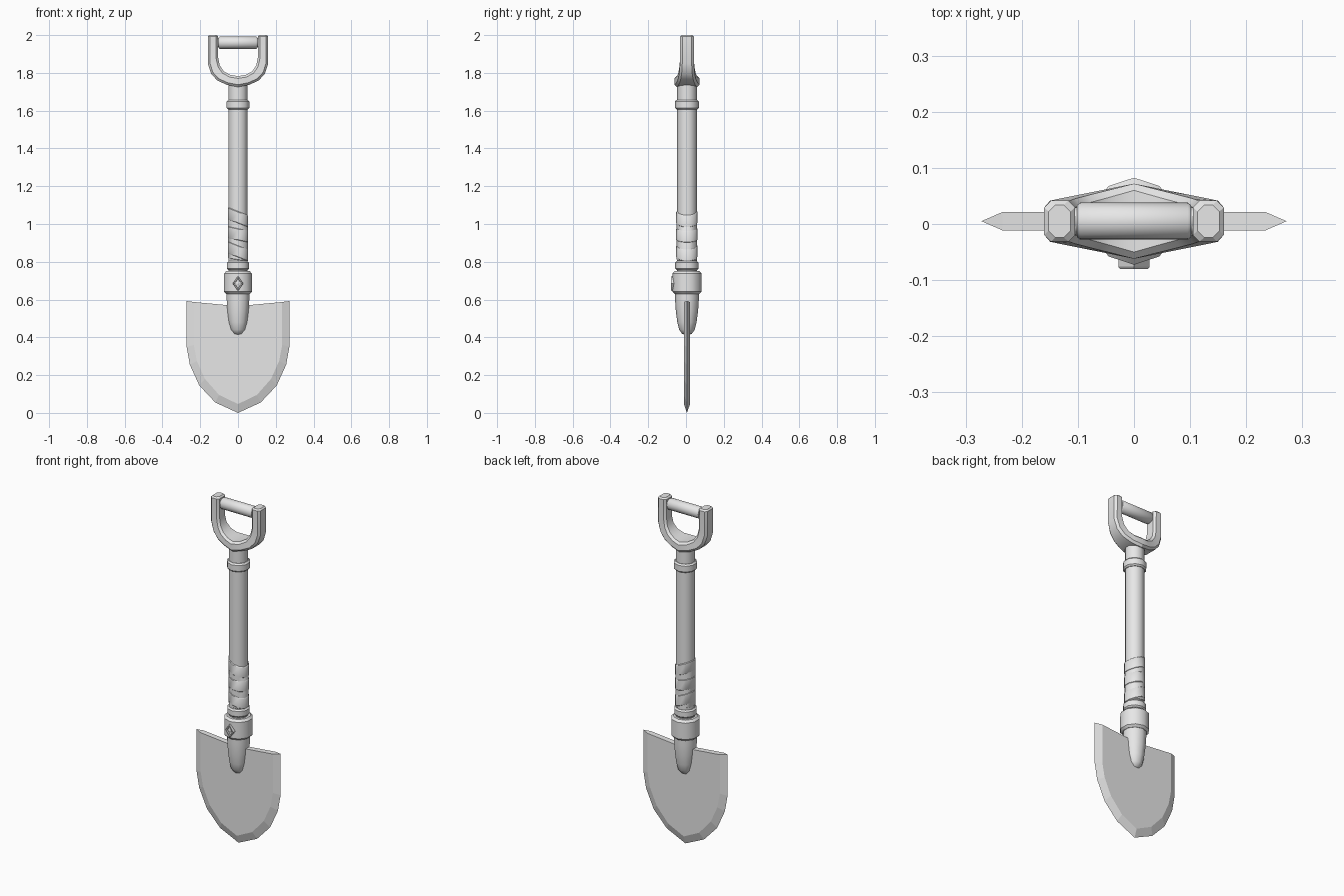
import bpy, bmesh, math
from mathutils import Vector

cube = bpy.data.objects.get("Cube")
if cube:
    bpy.data.objects.remove(cube)

AXIS_Y = 0.005
SIDES = 10

metal = bpy.data.materials.new("plain grey")
metal.use_nodes = True
GREY = (0.8, 0.8, 0.8, 1)
metal.diffuse_color = GREY
metal.node_tree.nodes["Principled BSDF"].inputs["Base Color"].default_value = GREY


def finish(name, bm, smooth=None):
    """Turn a bmesh into an object on the tool's axis."""
    bmesh.ops.recalc_face_normals(bm, faces=bm.faces)
    mesh = bpy.data.meshes.new(name)
    bm.to_mesh(mesh)
    bm.free()
    mesh.materials.append(metal)
    obj = bpy.data.objects.new(name, mesh)
    obj.location.y = AXIS_Y
    bpy.context.collection.objects.link(obj)
    if smooth:
        bpy.ops.object.select_all(action='DESELECT')
        obj.select_set(True)
        bpy.context.view_layer.objects.active = obj
        bpy.ops.object.shade_smooth_by_angle(angle=math.radians(smooth))
    return obj


def skin(rings, closed=False):
    """Bridge equal rings of points; cap the ends unless closed."""
    bm = bmesh.new()
    loops = [[bm.verts.new(p) for p in ring] for ring in rings]
    pairs = list(zip(loops, loops[1:]))
    if closed:
        pairs.append((loops[-1], loops[0]))
    for a, b in pairs:
        for i in range(len(a)):
            j = (i + 1) % len(a)
            bm.faces.new((a[i], a[j], b[j], b[i]))
    if not closed:
        bm.faces.new(loops[0])
        bm.faces.new(loops[-1])
    return bm


def lathe(name, profile, tilt=0, closed=False, sides=SIDES):
    """Revolve (radius, z) points about z; tilt slopes each ring along x."""
    rings = []
    for r, z in profile:
        ring = []
        for i in range(sides):
            a = math.tau * i / sides + math.pi / 2
            x = r * math.cos(a)
            ring.append((x, r * math.sin(a), z + tilt * x))
        rings.append(ring)
    return finish(name, skin(rings, closed), 40)


def band(name, r, low, high, bevel, inner=0.04, tilt=0):
    lathe(name, [(inner, low), (r - bevel, low), (r, low + bevel),
                 (r, high - bevel), (r - bevel, high), (inner, high)], tilt, True)


# Shaft with its rings and socket
lathe("shaft", [(0.052, 0.7), (0.052, 1.75)])
band("upper_ring", 0.063, 1.607, 1.657, 0.008)
band("lower_ring", 0.062, 0.757, 0.803, 0.008)
band("collar", 0.0775, 0.63, 0.75, 0.012)
lathe("socket", [(0.063, 0.66), (0.063, 0.6), (0.059, 0.54), (0.051, 0.48),
                 (0.041, 0.44), (0.025, 0.418), (0.008, 0.413)])

# Slanted cloth wraps
for i, (z, tilt) in enumerate([(0.855, -0.4), (0.945, -0.22), (1.035, -0.4)]):
    band(f"wrap_{i + 1}", 0.057, z - 0.032, z + 0.032, 0.004, tilt=tilt)
band("wrap_underlayer", 0.0545, 0.81, 1.02, 0.002, tilt=-0.15)

# Blade: flat plate with a sharpened rim
rim = [(0.272, 0.592), (0.272, 0.35), (0.255, 0.255), (0.205, 0.145),
       (0.12, 0.055), (0, 0)]
flat = [(0.234, 0.587), (0.234, 0.36), (0.218, 0.275), (0.175, 0.18),
        (0.1, 0.095), (0, 0.047)]


def mirrored(points):
    return points + [(-x, z) for x, z in points[-2::-1]]


bm = bmesh.new()
edge = [bm.verts.new((x, 0, z)) for x, z in mirrored(rim)]
faces = []
for y in (-0.0165, 0.0165):
    side = [bm.verts.new((x, y, z)) for x, z in mirrored(flat)]
    side.append(bm.verts.new((0, y, 0.565)))
    for i in range(len(edge) - 1):
        bm.faces.new((edge[i], edge[i + 1], side[i + 1], side[i]))
    bm.faces.new(side)
    faces.append(side)
front, back = faces
for k in (0, -2):
    bm.faces.new((edge[0 if k == 0 else -1], front[k], back[k]))
    bm.faces.new((front[k], front[-1], back[-1], back[k]))
finish("blade", bm)

# Handle frame: chamfered section swept around a U, thicker at the bottom
outer = [(0.152, 2.0), (0.16, 1.992), (0.16, 1.85), (0.142, 1.795),
         (0.11, 1.76), (0.06, 1.737), (0, 1.725)]
inner = [(0.113, 2.0), (0.105, 1.992), (0.105, 1.88), (0.097, 1.84),
         (0.075, 1.808), (0.04, 1.789), (0, 1.783)]
rings = []
for n, (o, i) in enumerate(zip(mirrored(outer), mirrored(inner))):
    o, i = Vector((o[0], 0, o[1])), Vector((i[0], 0, i[1]))
    cut = (o - i).normalized() * 0.012
    depth = 0.067 - 0.19 * abs(o.x)
    if n in (0, 2 * len(outer) - 2):
        depth = 0.029
    d, s = Vector((0, depth, 0)), Vector((0, depth - 0.012, 0))
    rings.append([o + s, o - cut + d, i + cut + d, i + s,
                  i - s, i + cut - d, o - cut - d, o - s])
finish("handle_frame", skin(rings), 30)

# Grip bar with narrow necks into the frame
grip = lathe("grip", [(0.024, -0.115), (0.024, -0.102), (0.028, -0.102),
                      (0.033, -0.096), (0.033, 0.096), (0.028, 0.102),
                      (0.024, 0.102), (0.024, 0.115)], sides=16)
grip.rotation_euler.y = math.pi / 2
grip.location.z = 1.96


# Diamond emblem on the collar: raised border, sunken field, round stud
def diamond(scale, y):
    return [(0.028 * scale * math.cos(a), y, 0.685 + 0.04 * scale * math.sin(a))
            for a in (math.tau * k / 4 for k in range(4))]


finish("emblem_border", skin([diamond(1, -0.06), diamond(1, -0.081),
                              diamond(0.9, -0.085), diamond(0.68, -0.085),
                              diamond(0.62, -0.076), diamond(0.6, -0.06)], True))
finish("emblem_field", skin([diamond(0.7, -0.06), diamond(0.7, -0.077)]))
stud = lathe("emblem_stud", [(0.01, -0.01), (0.01, 0.006), (0.006, 0.008)])
stud.rotation_euler.x = math.pi / 2
stud.location = (0, -0.07, 0.685)
